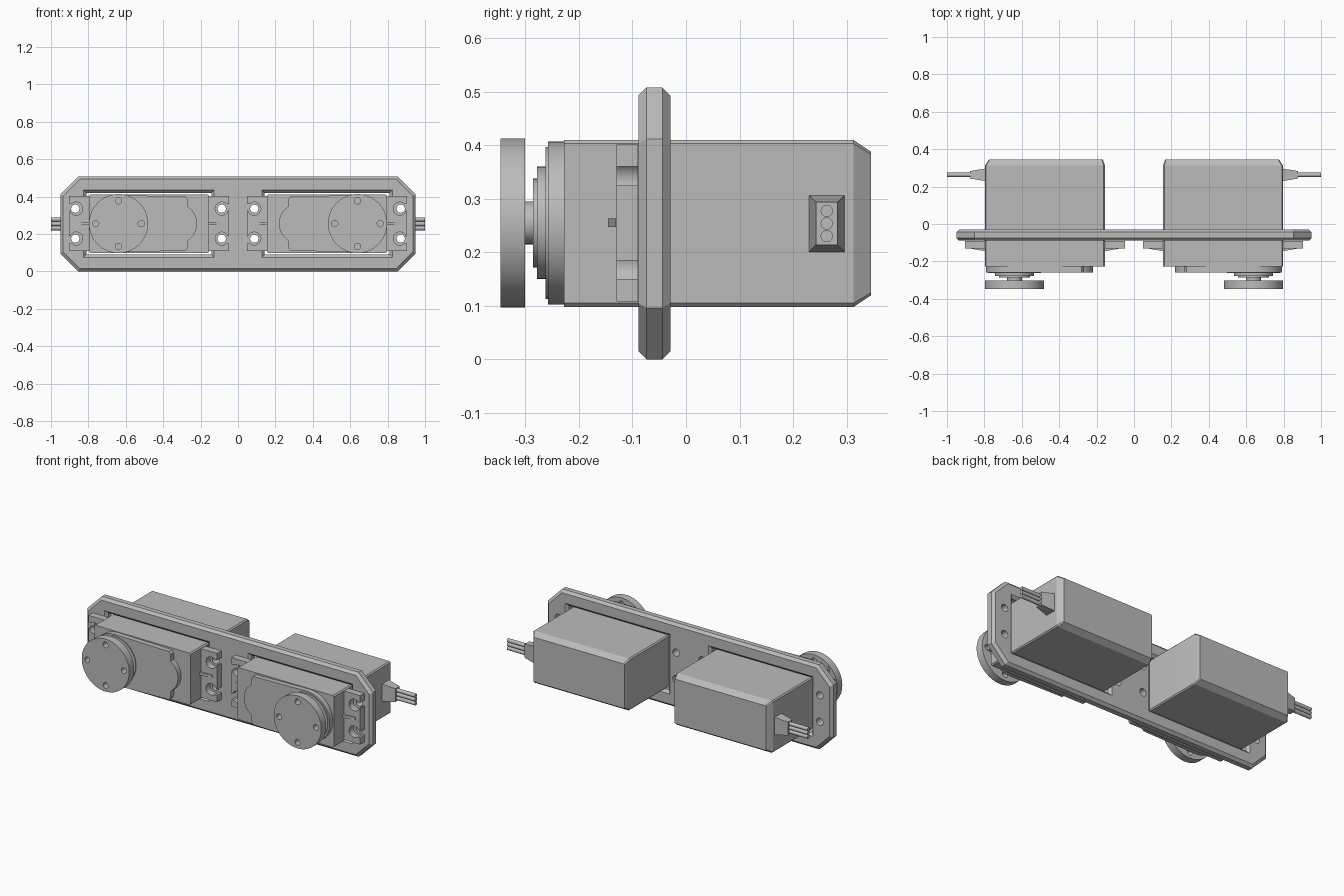
import bpy, bmesh
from math import sin, cos, pi, asin

if "Cube" in bpy.data.objects:
    bpy.data.objects.remove(bpy.data.objects["Cube"], do_unlink=True)

grey = bpy.data.materials.new("plain grey")
grey.use_nodes = True
colour = (0.5, 0.5, 0.5, 1)
grey.diffuse_color = colour
grey.node_tree.nodes["Principled BSDF"].inputs["Base Color"].default_value = colour

MID = 0.255      # height of the servo axis
HUB = 0.639      # sideways position of the output shaft


def loft(name, rings, axis="y", mirror=False):
    """Skin a list of (depth, outline) rings along an axis and cap both ends."""
    bm = bmesh.new()
    loops = []
    for d, pts in rings:
        loops.append([bm.verts.new((a, d, b) if axis == "y" else (d, a, b)) for a, b in pts])
    n = len(loops[0])
    for lo, hi in zip(loops, loops[1:]):
        for i in range(n):
            j = (i + 1) % n
            bm.faces.new((lo[i], lo[j], hi[j], hi[i]))
    bm.faces.new(loops[0])
    bm.faces.new(loops[-1])
    bmesh.ops.recalc_face_normals(bm, faces=bm.faces)
    mesh = bpy.data.meshes.new(name)
    bm.to_mesh(mesh)
    bm.free()
    obj = bpy.data.objects.new(name, mesh)
    bpy.context.collection.objects.link(obj)
    mesh.materials.append(grey)
    if mirror:
        obj.modifiers.new("both sides", "MIRROR")
    return obj


def arc(x, z, r, a0=0, a1=2 * pi, n=40, closed=True):
    steps = n if closed else n - 1
    return [(x + r * cos(a0 + (a1 - a0) * i / steps),
             z + r * sin(a0 + (a1 - a0) * i / steps)) for i in range(n)]


def rect(x0, x1, z0, z1, c=0.0):
    """Rectangle outline, with cut corners when c is set."""
    if not c:
        return [(x0, z0), (x1, z0), (x1, z1), (x0, z1)]
    return [(x0 + c, z0), (x1 - c, z0), (x1, z0 + c), (x1, z1 - c),
            (x1 - c, z1), (x0 + c, z1), (x0, z1 - c), (x0, z0 + c)]


def select_only(obj):
    bpy.ops.object.select_all(action="DESELECT")
    obj.select_set(True)
    bpy.context.view_layer.objects.active = obj


def cut(obj, cutters):
    select_only(obj)
    for c in cutters:
        m = obj.modifiers.new("cut", "BOOLEAN")
        m.operation, m.solver, m.object = "DIFFERENCE", "EXACT", c
        bpy.ops.object.modifier_move_to_index(modifier=m.name, index=0)
        bpy.ops.object.modifier_apply(modifier=m.name)
        bpy.data.objects.remove(c, do_unlink=True)


# Mounting plate with chamfered rim, two windows and screw holes
B = 0.015
outer = rect(-0.95, 0.95, 0, 0.508, 0.096)
inner = rect(-0.95 + B, 0.95 - B, B, 0.508 - B, 0.09)
plate = loft("mounting_plate", [(-0.089, inner), (-0.089 + B, outer),
                                (-0.029 - B, outer), (-0.029, inner)])
cutters = []
for s in (-1, 1):
    def window(g):
        return rect(*sorted((s * (0.143 - g), s * (0.81 + g))), 0.09 - g, 0.42 + g)
    cutters.append(loft("window_cutter", [(-0.091, window(0.017)), (-0.074, window(0)),
                                          (-0.044, window(0)), (-0.027, window(0.017))]))
    for x in (0.087, 0.87):
        for z in (MID - 0.08, MID + 0.08):
            hole = arc(s * x, z, 0.022, n=24)
            cutters.append(loft("screw_cutter", [(-0.2, hole), (0.1, hole)]))
cut(plate, cutters)

# Servo case, tapered at the back
case = rect(0.155, 0.797, 0.098, 0.41, 0.007)
loft("servo_case", [(-0.228, case), (0.313, case),
                    (0.346, rect(0.167, 0.774, 0.12, 0.388, 0.005))], mirror=True)

# Gear cover: round end, straight sides, small bump at the other end
half = asin(0.09 / 0.108)
cover = (arc(HUB, MID, 0.152, -pi / 2, pi / 2, 28, False)
         + [(0.28, MID + 0.145), (0.268, MID + 0.13)]
         + arc(0.327, MID, 0.108, pi - half, pi + half, 14, False)
         + [(0.268, MID - 0.13), (0.28, MID - 0.145)])
loft("gear_cover", [(-0.22, cover), (-0.258, cover)], mirror=True)

# Stepped bearing rings and output shaft
for name, y0, y1, r in (("cover_step", -0.25, -0.263, 0.142),
                        ("bearing_ring", -0.26, -0.278, 0.105),
                        ("bearing_cap", -0.275, -0.286, 0.083),
                        ("output_shaft", -0.28, -0.305, 0.04)):
    ring = arc(HUB, MID, r)
    loft(name, [(y0, ring), (y1, ring)], mirror=True)

# Round horn with four screw holes
disc = arc(HUB, MID, 0.158, n=64)
horn = loft("servo_horn", [(-0.301, disc), (-0.347, disc)], mirror=True)
holes = []
for k in range(4):
    h = arc(HUB + 0.122 * cos(k * pi / 2), MID + 0.122 * sin(k * pi / 2), 0.017, n=20)
    holes.append(loft("horn_cutter", [(-0.29, h), (-0.36, h)]))
cut(horn, holes)

# Mounting ears with hooked screw slots, and a wedge rib on each
upper = ([(0.107, 0.07)]
         + arc(0.068, 0.08, 0.035, asin(-0.01 / 0.035), asin(0.025 / 0.035) - 2 * pi, 20, False)
         + [(0.107, 0.105), (0.107, 0.147), (-0.01, 0.147)])
ear = upper + [(u, -z) for u, z in reversed(upper)]
for name, base, s in (("outer", 0.797, 1), ("inner", 0.155, -1)):
    pts = [(base + s * u, MID + z) for u, z in ear]
    loft(name + "_ear", [(-0.13, pts), (-0.09, pts)], mirror=True)
    tip = base + s * 0.075
    loft(name + "_ear_rib", [(base - s * 0.01, rect(-0.147, -0.12, MID - 0.008, MID + 0.008)),
                             (tip, rect(-0.132, -0.12, MID - 0.008, MID + 0.008))],
         axis="x", mirror=True)

# Cable boot and three wires
loft("cable_boot", [(0.79, rect(0.229, 0.297, 0.2, 0.307)),
                    (0.877, rect(0.243, 0.283, 0.214, 0.294))], axis="x", mirror=True)
for k in (-1, 0, 1):
    wire = arc(0.263, 0.254 + k * 0.0235, 0.0115, n=16)
    loft("cable_wire", [(0.87, wire), (1.0, wire)], axis="x", mirror=True)

# Smooth the round walls, keep hard edges
for obj in [o for o in bpy.context.collection.objects if o.type == "MESH" and grey.name in o.data.materials]:
    select_only(obj)
    bpy.ops.object.shade_smooth_by_angle(angle=pi / 7)
